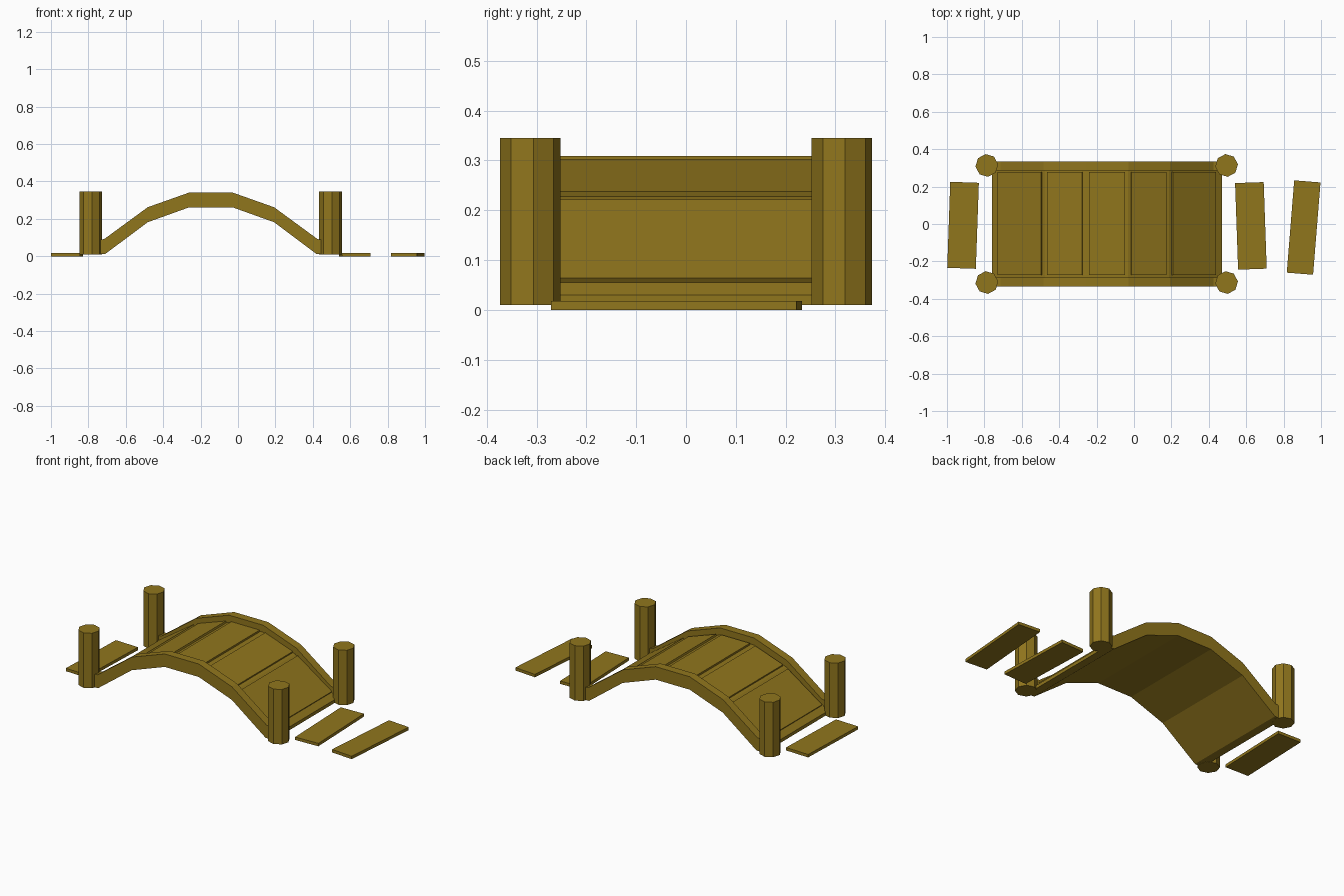
import bpy, bmesh
from math import radians, hypot

if "Cube" in bpy.data.objects:
    bpy.data.objects.remove(bpy.data.objects["Cube"])

wood = bpy.data.materials.new("wood")
wood.diffuse_color = (0.28, 0.18, 0.012, 1)
wood.use_nodes = True
wood.node_tree.nodes["Principled BSDF"].inputs["Base Color"].default_value = wood.diffuse_color
CX = -0.145  # middle of the bridge along x


def add_object(name, bm):
    bmesh.ops.recalc_face_normals(bm, faces=bm.faces)
    mesh = bpy.data.meshes.new(name)
    bm.to_mesh(mesh)
    bm.free()
    mesh.materials.append(wood)
    ob = bpy.data.objects.new(name, mesh)
    bpy.context.collection.objects.link(ob)
    return ob


def extrude_profile(name, outline, y0, y1):
    """Extrude a closed x-z outline from y0 to y1."""
    bm = bmesh.new()
    face = bm.faces.new([bm.verts.new((x, y0, z)) for x, z in outline])
    new = bmesh.ops.extrude_face_region(bm, geom=[face])["geom"]
    verts = [v for v in new if isinstance(v, bmesh.types.BMVert)]
    bmesh.ops.translate(bm, verts=verts, vec=(0, y1 - y0, 0))
    return add_object(name, bm)


def mirrored(half):
    """Complete a right-hand half profile into a full arch, left to right."""
    return [(CX - x, z) for x, z in reversed(half)] + [(CX + x, z) for x, z in half]


# Arch profiles (distance from the middle, height)
under = mirrored([(0.115, 0.262), (0.338, 0.182), (0.565, 0.012), (0.615, 0.01)])
rail_top = mirrored([(0.115, 0.341), (0.338, 0.262), (0.57, 0.092), (0.615, 0.085)])
deck_top = mirrored([(0.113, 0.298), (0.332, 0.222), (0.615, 0.03)])

# Side rails and the deck between them
for side, y in (("front", -0.335), ("back", 0.285)):
    extrude_profile(side + "_rail", under + rail_top[::-1], y, y + 0.05)
extrude_profile("deck", under + deck_top[::-1], -0.286, 0.286)

# One raised plank on each arch segment
for i, ((x0, z0), (x1, z1)) in enumerate(zip(deck_top, deck_top[1:])):
    length = hypot(x1 - x0, z1 - z0)
    dx, dz = (x1 - x0) / length, (z1 - z0) / length
    a = 0.045 if i == 0 else 0.017
    b = length - (0.045 if i == 4 else 0.017)
    outline = [(x0 + dx * t - dz * h, z0 + dz * t + dx * h)
               for t, h in ((a, -0.005), (b, -0.005), (b, 0.011), (a, 0.011))]
    extrude_profile("deck_plank_%d" % (i + 1), outline, -0.272, 0.279)

# Eight-sided corner posts
for end, x in (("left", -0.787), ("right", 0.495)):
    for side, y in (("front", -0.313), ("back", 0.313)):
        bm = bmesh.new()
        bmesh.ops.create_cone(bm, cap_ends=True, segments=8,
                              radius1=0.061, radius2=0.061, depth=0.335)
        post = add_object("%s_%s_post" % (side, end), bm)
        post.location = (x, y, 0.1775)
        post.rotation_euler.z = radians(6)

# Loose boards lying on the ground at both ends
for name, x, y, w, l, turn in (("left_board", -0.914, -0.007, 0.153, 0.46, -2),
                               ("middle_board", 0.625, -0.01, 0.153, 0.463, 2),
                               ("right_board", 0.907, -0.019, 0.141, 0.495, -4.6)):
    bm = bmesh.new()
    bmesh.ops.create_cube(bm, size=1)
    bmesh.ops.scale(bm, vec=(w, l, 0.018), verts=bm.verts)
    board = add_object(name, bm)
    board.location = (x, y, 0.009)
    board.rotation_euler.z = radians(turn)
